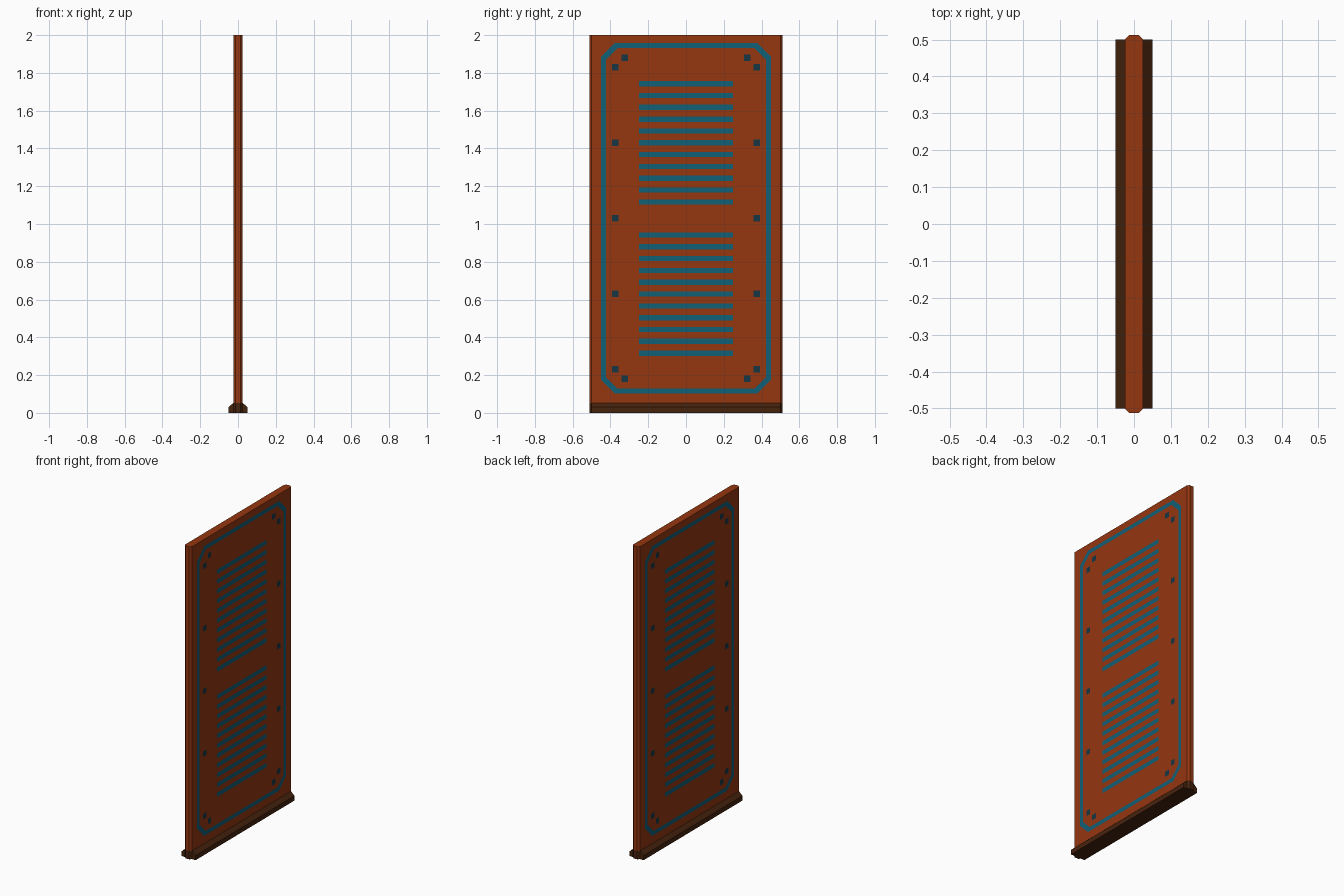
import bpy, bmesh

if "Cube" in bpy.data.objects:
    bpy.data.objects.remove(bpy.data.objects["Cube"])

def material(name, rgb):
    m = bpy.data.materials.new(name)
    m.diffuse_color = (*rgb, 1)
    m.use_nodes = True
    m.node_tree.nodes["Principled BSDF"].inputs["Base Color"].default_value = m.diffuse_color
    return m

RUST = material("rust_orange", (0.30, 0.038, 0.005))
BROWN = material("dark_brown", (0.062, 0.017, 0.004))
TEAL = material("teal", (0.005, 0.115, 0.18))
DARK = material("dark_teal", (0.008, 0.037, 0.058))

T = 0.025        # half thickness of the panel
FACE = T + 0.001 # painted details sit just proud of it

def finish(name, bm, mat, outward=True):
    if outward:
        bmesh.ops.recalc_face_normals(bm, faces=bm.faces)
    me = bpy.data.meshes.new(name)
    bm.to_mesh(me)
    bm.free()
    me.materials.append(mat)
    ob = bpy.data.objects.new(name, me)
    bpy.context.collection.objects.link(ob)
    return ob

def prism(name, points, offset, mat):
    """Closed profile of 3D points swept along offset."""
    bm = bmesh.new()
    f = bm.faces.new([bm.verts.new(p) for p in points])
    ext = bmesh.ops.extrude_face_region(bm, geom=[f], use_keep_orig=True)
    bmesh.ops.translate(bm, vec=offset,
                        verts=[v for v in ext["geom"] if isinstance(v, bmesh.types.BMVert)])
    return finish(name, bm, mat)

def plates(name, polys, mat):
    """Thin painted plates (y, z outlines) on both faces of the panel."""
    bm = bmesh.new()
    for side in (-1, 1):
        for poly in polys:
            f = bm.faces.new([bm.verts.new((side * FACE, y, z)) for y, z in poly])
            f.normal_update()
            if f.normal.x * side < 0:
                f.normal_flip()
    return finish(name, bm, mat, outward=False)

def rect(y, z, w, h):
    return [(y - w/2, z - h/2), (y + w/2, z - h/2), (y + w/2, z + h/2), (y - w/2, z + h/2)]

# panel with chamfered vertical edges; its foot is dark
def panel_outline(z):
    return [(T, -0.5, z), (T, 0.5, z), (0.013, 0.512, z), (-0.013, 0.512, z),
            (-T, 0.5, z), (-T, -0.5, z), (-0.013, -0.512, z), (0.013, -0.512, z)]

prism("door_panel", panel_outline(0.053), (0, 0, 1.947), RUST)
prism("panel_foot", panel_outline(0.0), (0, 0, 0.053), BROWN)

# sloped base rail
prism("base_rail", [(-0.05, -0.5, 0), (0.05, -0.5, 0), (0.05, -0.5, 0.03),
                    (T, -0.5, 0.053), (-T, -0.5, 0.053), (-0.05, -0.5, 0.03)],
      (0, 1, 0), BROWN)

# border band with cut corners
def octagon(hy, z0, z1, c):
    return [(hy, z0 + c), (hy, z1 - c), (hy - c, z1), (c - hy, z1),
            (-hy, z1 - c), (-hy, z0 + c), (c - hy, z0), (hy - c, z0)]

outer = octagon(0.45, 0.103, 1.957, 0.072)
inner = octagon(0.424, 0.129, 1.931, 0.061)
plates("border_band", [[outer[i], outer[(i + 1) % 8], inner[(i + 1) % 8], inner[i]]
                       for i in range(8)], TEAL)

# two banks of vent slats
plates("vent_slats", [rect(0, top - 0.0626 * i, 0.5, 0.028)
                      for top in (1.743, 0.942) for i in range(11)], TEAL)

# square rivets
spots = [(0.375, 0.23 + 0.4 * i) for i in range(5)] + [(0.325, 0.18), (0.325, 1.88)]
plates("rivets", [rect(s * y, z, 0.034, 0.034) for s in (-1, 1) for y, z in spots], DARK)
